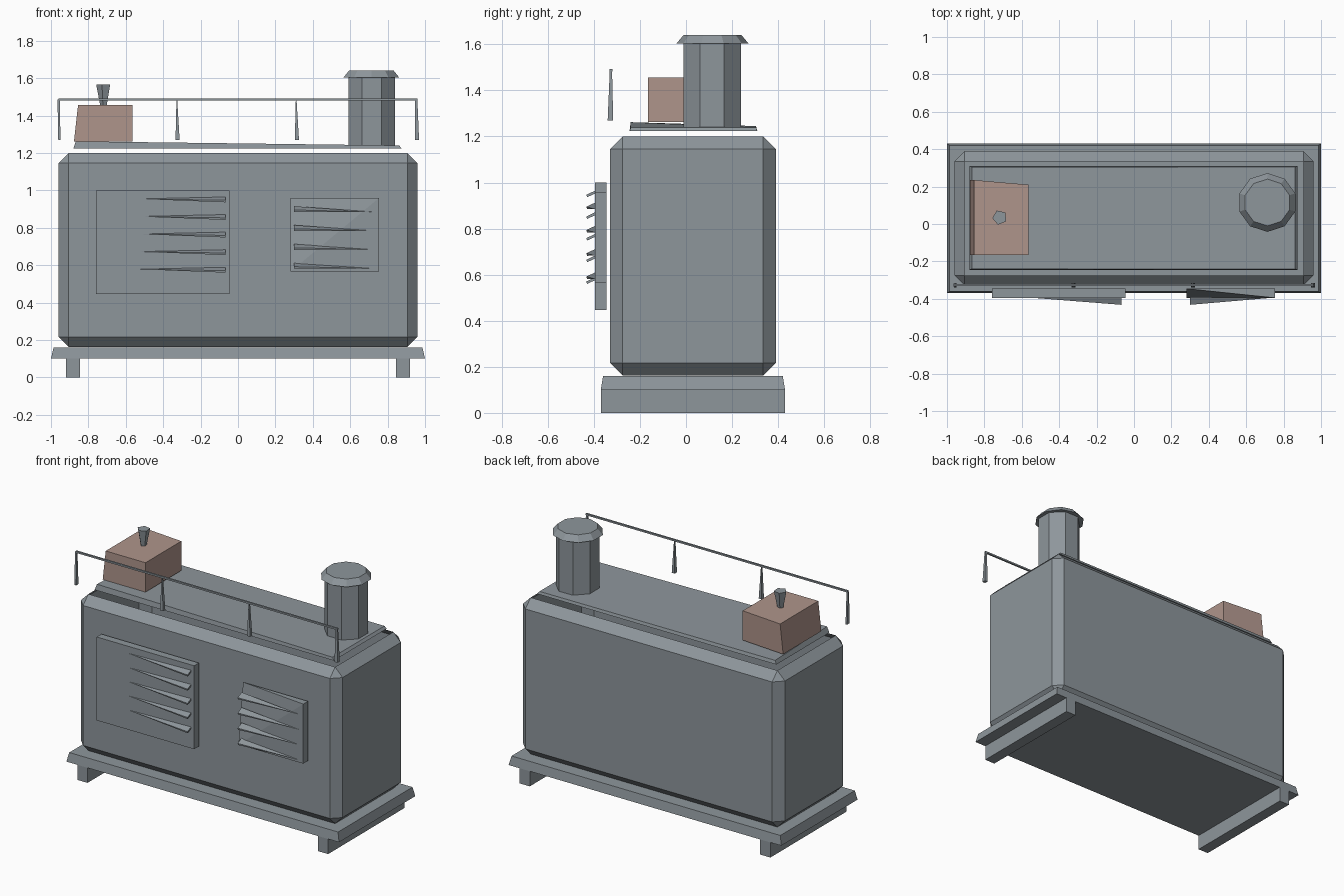
import bpy, bmesh, math

old = bpy.data.objects.get("Cube")
if old:
    bpy.data.objects.remove(old, do_unlink=True)


def material(name, rgb):
    m = bpy.data.materials.new(name)
    m.use_nodes = True
    m.diffuse_color = (*rgb, 1)
    m.node_tree.nodes["Principled BSDF"].inputs["Base Color"].default_value = (*rgb, 1)
    return m


GREY = material("steel grey", (0.27, 0.305, 0.33))
PINK = material("dusty pink", (0.43, 0.30, 0.26))


def finish(name, bm, mat=GREY):
    bmesh.ops.recalc_face_normals(bm, faces=bm.faces)
    mesh = bpy.data.meshes.new(name)
    bm.to_mesh(mesh)
    bm.free()
    mesh.materials.append(mat)
    ob = bpy.data.objects.new(name, mesh)
    bpy.context.collection.objects.link(ob)
    return ob


def box_mesh(x, y, z):
    """Box between the given (low, high) limits."""
    bm = bmesh.new()
    bmesh.ops.create_cube(bm, size=1)
    for v in bm.verts:
        v.co = [(lo + hi) / 2 + c * (hi - lo) for c, (lo, hi) in zip(v.co, (x, y, z))]
    return bm


def hull(name, points, mat=GREY):
    bm = bmesh.new()
    for p in points:
        bm.verts.new(p)
    bmesh.ops.convex_hull(bm, input=bm.verts)
    return finish(name, bm, mat)


def frustum(name, x, y, z0, z1, r0, r1, sides, turn=0.0):
    bm = bmesh.new()
    bmesh.ops.create_cone(bm, cap_ends=True, segments=sides, radius1=r0,
                          radius2=r1, depth=z1 - z0)
    ob = finish(name, bm)
    ob.location = (x, y, (z0 + z1) / 2)
    ob.rotation_euler.z = turn
    return ob


# Skids and tapered base slab
for side, name in ((-1, "right_skid"), (1, "left_skid")):
    finish(name, box_mesh(sorted((side * 0.845, side * 0.92)), (-0.37, 0.43), (0, 0.1)))
bm = box_mesh((-1, 1), (-0.37, 0.43), (0.1, 0.16))
for v in bm.verts:
    if v.co.z > 0.13:
        v.co.x *= 0.986
        v.co.y += 0.01 if v.co.y < 0 else -0.01
finish("base_slab", bm)

# Chamfered housing, open at the top under the raised roof
bm = box_mesh((-0.96, 0.96), (-0.33, 0.39), (0.162, 1.2))
bmesh.ops.bevel(bm, geom=bm.edges[:], offset=0.055, segments=1, affect="EDGES")
top = max(bm.faces, key=lambda f: f.calc_center_median().z)
bmesh.ops.delete(bm, geom=[top], context="FACES_ONLY")
finish("housing", bm)

# Roof plate, thickest at the front right corner
bm = box_mesh((-0.88, 0.875), (-0.245, 0.31), (1.223, 1.24))
for v in bm.verts:
    if v.co.z > 1.23:
        v.co.x *= 0.985
        v.co.y *= 0.98
        if v.co.x < 0:
            v.co.z = 1.262 if v.co.y < 0 else 1.245
finish("roof_plate", bm)

# Door panels on the front
finish("door_panel", box_mesh((-0.76, -0.045), (-0.395, -0.345), (0.447, 1.0)))
bm = box_mesh((0.28, 0.755), (-0.395, -0.345), (0.565, 0.96))
for v in bm.verts:
    if v.co.x < 0.5 and v.co.z > 0.8:
        v.co.y = -0.346
front = [f for f in bm.faces if f.calc_center_median().y < -0.375]
bmesh.ops.triangulate(bm, faces=front)
finish("vent_panel", bm)


# Louvre slats, each tapering to a point
def slat(name, x_wide, x_tip, z, tip_drop):
    section = [(-0.39, 0), (-0.39, -0.013), (-0.43, -0.031), (-0.432, -0.02)]
    hull(name, [(x_wide, y, z + dz) for y, dz in section] + [(x_tip, -0.396, z - tip_drop)])


for i in range(5):
    slat(f"door_slat_{i + 1}", -0.068, -0.525, 0.967 - i * 0.094, 0.013)
for i in range(4):
    slat(f"vent_slat_{i + 1}", 0.3, 0.72, 0.915 - i * 0.101, 0.03)

# Handrail with spike-like posts
finish("rail_bar", box_mesh((-0.96, 0.96), (-0.332, -0.32), (1.481, 1.492)))
for i, x in enumerate((-0.955, -0.323, 0.315, 0.957)):
    w = 0.006 if i == 0 else 0.011
    foot = [(x + sx * w, -0.328 + sy * 0.012, 1.27) for sx in (-1, 1) for sy in (-1, 1)]
    w = 0.006 if i in (0, 3) else 0.002
    head = [(x - 0.004 + sx * w, -0.326 + sy * 0.005, 1.485) for sx in (-1, 1) for sy in (-1, 1)]
    hull(f"rail_post_{i + 1}", foot + head)

# Tank and its filler cap
bm = box_mesh((-0.855, -0.563), (-0.165, 0.235), (1.262, 1.457))
for v in bm.verts:
    if v.co.z < 1.3 and v.co.x < -0.7:
        v.co.x -= 0.022
    if v.co.y > 0 and v.co.x > -0.7:
        v.co.y -= 0.025
finish("tank", bm, PINK)
frustum("filler_cap", -0.718, 0.035, 1.45, 1.565, 0.018, 0.04, 5, 0.4)

# Exhaust stack and rain cap
frustum("exhaust_stack", 0.715, 0.113, 1.235, 1.61, 0.135, 0.135, 8, math.pi / 8)
frustum("stack_cap", 0.713, 0.115, 1.603, 1.641, 0.157, 0.125, 10)
